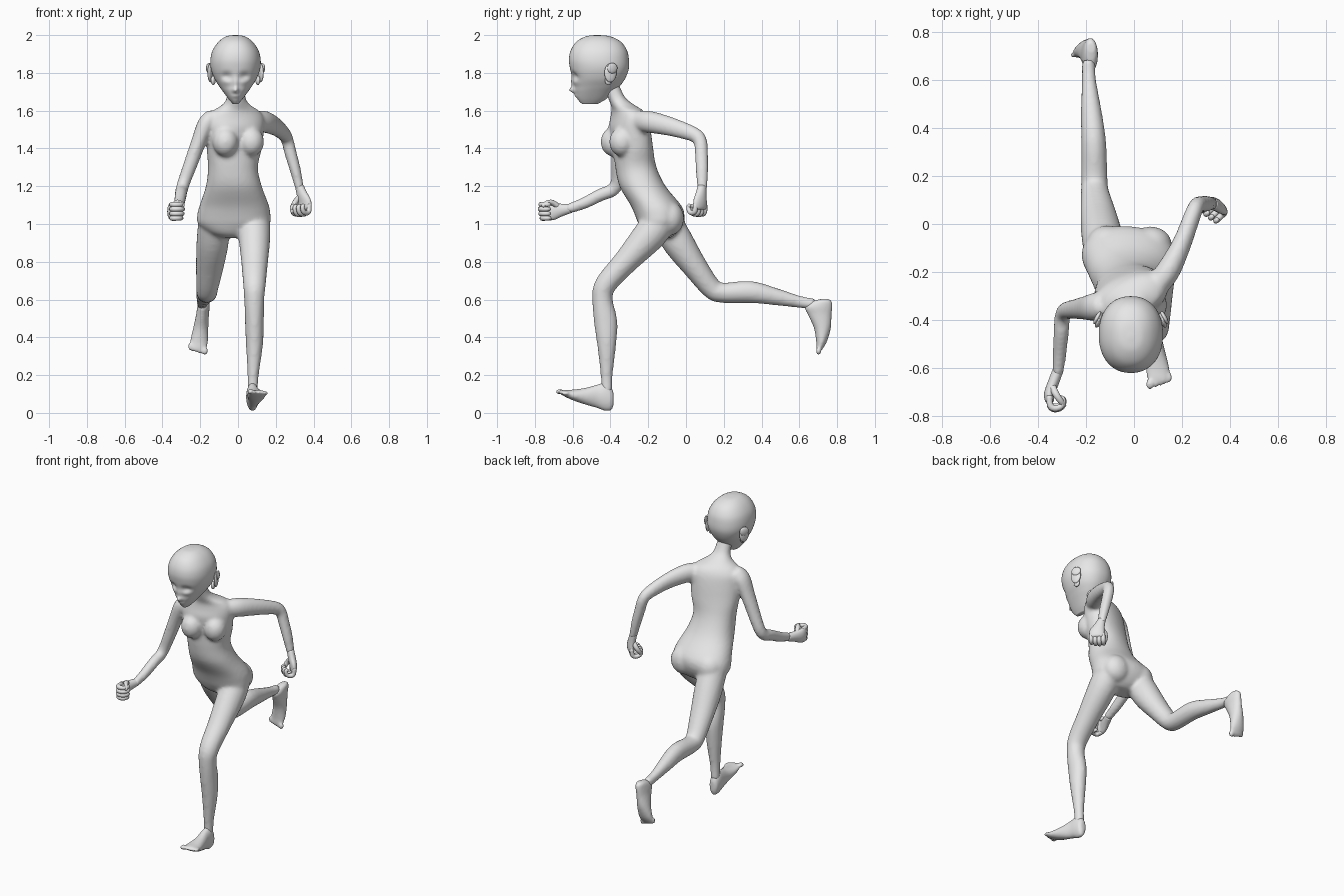
import bpy, bmesh, math
from mathutils import Vector, Matrix

skin = bpy.data.materials.new("plain_grey")
skin.diffuse_color = (0.8, 0.8, 0.8, 1)


def spline(rows, steps):
    """Catmull-Rom through rows of numbers."""
    out = []
    for i in range(len(rows) - 1):
        p = [rows[max(i - 1, 0)], rows[i], rows[i + 1], rows[min(i + 2, len(rows) - 1)]]
        for s in range(steps):
            t = s / steps
            out.append([0.5 * (2 * b + (c - a) * t + (2 * a - 5 * b + 4 * c - d) * t * t
                               + (3 * b - a - 3 * c + d) * t ** 3) for a, b, c, d in zip(*p)])
    out.append(list(rows[-1]))
    return out


def tube(bm, rows, side=(1, 0, 0), along=None, seg=24, steps=4, power=2.0):
    """Loft of ellipses: x, y, z, half width, half depth, twist in degrees."""
    rows = spline([tuple(r) + (0,) * (6 - len(r)) for r in rows], steps)
    pts = [Vector(r[:3]) for r in rows]
    rings = []
    for i, r in enumerate(rows):
        t = Vector(along) if along else pts[min(i + 1, len(pts) - 1)] - pts[max(i - 1, 0)]
        t.normalize()
        u = Matrix.Rotation(math.radians(r[5]), 3, 'Z') @ Vector(side)
        u = (u - u.dot(t) * t).normalized()
        v = t.cross(u)
        ring = []
        for k in range(seg):
            a = 2 * math.pi * k / seg
            c, s = math.cos(a), math.sin(a)
            c = math.copysign(abs(c) ** (2 / power), c)
            s = math.copysign(abs(s) ** (2 / power), s)
            ring.append(bm.verts.new(pts[i] + u * c * max(r[3], .002) + v * s * max(r[4], .002)))
        rings.append(ring)
    for a, b in zip(rings, rings[1:]):
        for k in range(seg):
            j = (k + 1) % seg
            bm.faces.new((a[k], a[j], b[j], b[k]))
    bm.faces.new(rings[0][::-1])
    bm.faces.new(rings[-1])


def ball(bm, centre, radii, turn=0):
    m = (Matrix.Translation(centre) @ Matrix.Rotation(math.radians(turn), 4, 'Z')
         @ Matrix.Diagonal((*radii, 1)))
    bmesh.ops.create_uvsphere(bm, u_segments=20, v_segments=12, radius=1, matrix=m)


def finish(name, bm, voxel=0, smooth=0):
    bmesh.ops.recalc_face_normals(bm, faces=bm.faces[:])
    for f in bm.faces:
        f.smooth = True
    me = bpy.data.meshes.new(name)
    bm.to_mesh(me)
    bm.free()
    me.materials.append(skin)
    ob = bpy.data.objects.new(name, me)
    bpy.context.collection.objects.link(ob)
    if voxel:
        m = ob.modifiers.new("blend", 'REMESH')
        m.mode, m.voxel_size, m.use_smooth_shade = 'VOXEL', voxel, True
        m = ob.modifiers.new("soften", 'SMOOTH')
        m.factor, m.iterations = 0.5, smooth
    return ob


# Body: neck and torso, twisted at the shoulders
body = bmesh.new()
tube(body, [
    (-.012, -.405, 1.75, .045, .045), (-.01, -.368, 1.67, .05, .046),
    (-.01, -.335, 1.63, .075, .062, 12), (-.01, -.31, 1.60, .125, .075, 20),
    (-.012, -.30, 1.56, .155, .088, 20), (-.015, -.298, 1.50, .157, .10, 20),
    (-.02, -.28, 1.40, .148, .10, 16), (-.027, -.265, 1.30, .132, .108, 8),
    (-.022, -.23, 1.20, .148, .122, 0), (-.02, -.16, 1.10, .183, .133, -4),
    (-.022, -.14, 1.05, .194, .13, -5), (-.022, -.135, 1.0, .19, .115, -5),
    (-.02, -.135, .95, .13, .085), (-.015, -.135, .925, .07, .05)],
    along=(0, 0, -1), seg=40, power=2.2)
# Bust and seat
ball(body, (.07, -.337, 1.435), (.068, .07, .078), 20)
ball(body, (-.067, -.383, 1.435), (.068, .07, .078), 20)
ball(body, (.07, -.085, 1.03), (.088, .075, .09))
ball(body, (-.11, -.085, 1.03), (.088, .08, .09))
# Leading leg
tube(body, [
    (.085, -.13, 1.03, .08, .085), (.087, -.19, .945, .085, .088), (.088, -.32, .80, .071, .066),
    (.087, -.425, .68, .06, .058), (.086, -.442, .60, .053, .054), (.087, -.425, .48, .05, .062),
    (.087, -.42, .36, .045, .05), (.08, -.42, .20, .03, .032), (.077, -.418, .11, .028, .03)])
# Trailing leg
tube(body, [
    (-.125, -.11, 1.02, .085, .085), (-.135, -.04, .90, .085, .083), (-.15, .05, .77, .073, .066),
    (-.163, .135, .66, .058, .055), (-.165, .19, .636, .055, .053), (-.168, .34, .64, .052, .058),
    (-.178, .47, .616, .043, .046), (-.188, .60, .588, .03, .032), (-.19, .68, .575, .028, .03)])
# Arm swung forward
tube(body, [
    (-.13, -.33, 1.56, .045, .055), (-.168, -.345, 1.53, .046, .058), (-.21, -.35, 1.43, .04, .048),
    (-.25, -.355, 1.32, .037, .041), (-.285, -.362, 1.225, .034, .036),
    (-.298, -.388, 1.18, .033, .035), (-.303, -.45, 1.155, .032, .034),
    (-.31, -.54, 1.11, .029, .031), (-.318, -.63, 1.078, .022, .026)])
# Arm swung back
tube(body, [
    (.10, -.25, 1.545, .05, .055), (.145, -.19, 1.54, .05, .058), (.20, -.08, 1.515, .04, .05),
    (.245, .04, 1.475, .035, .04), (.262, .075, 1.44, .033, .036), (.28, .082, 1.37, .032, .035),
    (.305, .085, 1.28, .029, .033), (.328, .085, 1.18, .022, .026)])
finish("body", body, .011, 5)

# Head: stacked sections given as height, front, back, half width
head = bmesh.new()
X = -.013
sections = [(2.0, -.48, -.46, .01), (1.993, -.53, -.40, .05), (1.965, -.58, -.345, .09),
            (1.92, -.61, -.313, .121), (1.87, -.62, -.302, .133), (1.82, -.613, -.303, .13),
            (1.77, -.60, -.322, .112), (1.73, -.592, -.35, .087), (1.70, -.588, -.38, .066),
            (1.66, -.573, -.425, .036), (1.635, -.55, -.47, .014)]
tube(head, [(X, (f + b) / 2, z, w, (b - f) / 2) for z, f, b, w in sections],
     along=(0, 0, -1), seg=72, steps=6, power=2.2)


def bump(v, x, z, sx, sz):
    return math.exp(-((v.co.x - X - x) / sx) ** 2 - ((v.co.z - z) / sz) ** 2)


# Face relief: eye sockets, nose, lips, chin
for v in head.verts:
    if v.co.y < -.5:
        push = sum(.016 * bump(v, s * .048, 1.783, .026, .02) for s in (-1, 1))
        push -= sum(.005 * bump(v, s * .045, 1.752, .024, .015) for s in (-1, 1))
        push -= .024 * bump(v, 0, 1.708, .015, .016) + .012 * bump(v, 0, 1.745, .012, .035)
        push -= .007 * bump(v, 0, 1.677, .02, .008)
        v.co.y += push
finish("head", head)

# Ears
for s, name in ((-1, "right_ear"), (1, "left_ear")):
    ear = bmesh.new()
    ball(ear, (X + s * .133, -.40, 1.80), (.012, .034, .05), s * 20)
    ball(ear, (X + s * .14, -.39, 1.825), (.01, .03, .028), s * 28)
    ball(ear, (X + s * .118, -.41, 1.76), (.012, .02, .025), s * 15)
    finish(name, ear)


# Hands: palm, four curled fingers and a thumb
def hand(name, wrist, base, f, s, c):
    bm = bmesh.new()
    w, base, f, s, c = (Vector(v) for v in (wrist, base, f, s, c))
    at = lambda a, b, d: base + f * a + s * b + c * d
    tube(bm, [(*w, .024, .022), (*w.lerp(base, .5), .033, .023), (*base, .046, .022),
              (*at(.03, 0, 0), .045, .019), (*at(.04, 0, 0), .036, .01)], side=s)
    for i in range(4):
        o, k = -.036 + .024 * i, (.95, 1, .96, .85)[i]
        path = [(.01, 0), (.052, .003), (.066, .022), (.058, .05), (.03, .06), (.018, .05), (.014, .045)]
        tube(bm, [(*at(a * k, o, d * k), r, r) for (a, d), r in
                  zip(path, (.012, .014, .014, .013, .012, .01, .004))], side=s, seg=10, steps=3)
    tube(bm, [(*at(-.035, -.02, .01), .015, .015), (*at(0, -.045, .025), .015, .015),
              (*at(.03, -.045, .045), .013, .013), (*at(.05, -.03, .06), .011, .011),
              (*at(.056, -.026, .064), .004, .004)], side=f.cross(c), seg=10, steps=3)
    finish(name, bm)


hand("right_hand", (-.317, -.61, 1.082), (-.352, -.705, 1.067), (0, -1, 0), (0, 0, -1), (1, 0, 0))
hand("left_hand", (.325, .085, 1.20), (.352, .075, 1.115), (0, 0, -1), (.707, -.707, 0), (-.707, -.707, 0))

# Leading foot, heel planted and toes raised
foot = bmesh.new()
tube(foot, [
    (.076, -.383, .075, .012, .03), (.076, -.395, .075, .028, .06), (.077, -.43, .085, .034, .074),
    (.08, -.47, .088, .035, .062), (.09, -.53, .088, .04, .045), (.098, -.60, .095, .049, .028),
    (.102, -.645, .105, .046, .017), (.102, -.662, .108, .038, .01)], along=(0, -1, 0))
for i in range(5):
    r = (.017, .012, .012, .011, .011)[i]
    ball(foot, (.066 + .0195 * i + (.004 if i else 0), -.667 + .007 * i, .112 - .002 * i),
         (r, .022, r * .85))
finish("left_foot", foot, .007, 4)

# Trailing foot, toes hanging down
foot = bmesh.new()
tube(foot, [
    (-.178, .735, .603, .016, .02), (-.18, .72, .59, .027, .052), (-.183, .702, .56, .033, .073),
    (-.188, .708, .52, .034, .063), (-.197, .722, .45, .04, .045), (-.206, .718, .38, .047, .029),
    (-.21, .707, .34, .044, .017), (-.21, .704, .328, .036, .01)], along=(0, 0, -1))
for i in range(5):
    r = (.017, .012, .012, .011, .011)[i]
    ball(foot, (-.176 - .0185 * i - (.004 if i else 0), .702, .328 + .006 * i), (r, r * .85, .021))
finish("right_foot", foot, .007, 4)
